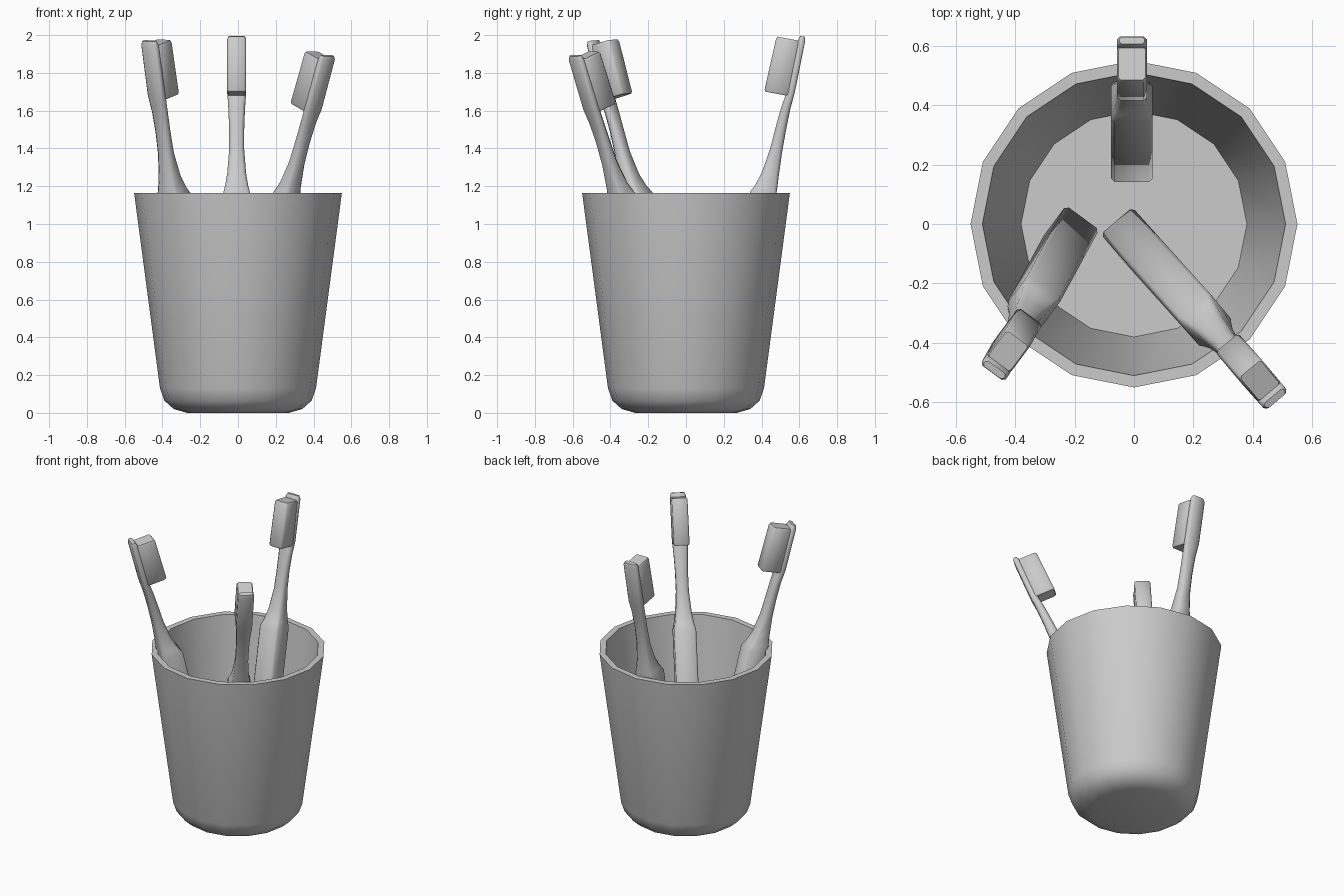
import bpy
import bmesh
import math
from mathutils import Matrix, Vector

cube = bpy.data.objects.get("Cube")
if cube:
    bpy.data.objects.remove(cube, do_unlink=True)

# One plain grey for everything
grey = bpy.data.materials.new("plain grey")
grey.use_nodes = True
GREY = (0.6, 0.6, 0.6, 1)
grey.diffuse_color = GREY
grey.node_tree.nodes["Principled BSDF"].inputs["Base Color"].default_value = GREY


def finish(bm, name, matrix=None, angle=30):
    bmesh.ops.recalc_face_normals(bm, faces=bm.faces)
    mesh = bpy.data.meshes.new(name)
    bm.to_mesh(mesh)
    bm.free()
    mesh.materials.append(grey)
    obj = bpy.data.objects.new(name, mesh)
    bpy.context.collection.objects.link(obj)
    if matrix:
        obj.matrix_world = matrix
    bpy.ops.object.select_all(action="DESELECT")
    obj.select_set(True)
    bpy.context.view_layer.objects.active = obj
    bpy.ops.object.shade_smooth_by_angle(angle=math.radians(angle))
    return obj


def loft(rings, name, matrix=None, angle=30):
    """Skin a list of closed point rings and cap both ends."""
    bm = bmesh.new()
    loops = [[bm.verts.new(p) for p in ring] for ring in rings]
    n = len(loops[0])
    for a, b in zip(loops, loops[1:]):
        for i in range(n):
            j = (i + 1) % n
            bm.faces.new((a[i], a[j], b[j], b[i]))
    bm.faces.new(loops[0][::-1])
    bm.faces.new(loops[-1])
    return finish(bm, name, matrix, angle)


def circle(radius, z, sides=16):
    steps = [math.tau * i / sides for i in range(sides)]
    return [(radius * math.cos(a), radius * math.sin(a), z) for a in steps]


def section(s, back, front, width, chamfer):
    """Chamfered rectangle across a brush at distance s from its foot."""
    h, c = width / 2, chamfer
    return [(-h + c, back, s), (h - c, back, s), (h, back + c, s), (h, front - c, s),
            (h - c, front, s), (-h + c, front, s), (-h, front - c, s), (-h, back + c, s)]


# Tapered cup, from the underside over the rim to the inner floor
cup_profile = [(0.27, 0), (0.34, 0.02), (0.39, 0.065), (0.413, 0.13),
               (0.55, 1.165), (0.51, 1.165), (0.38, 0.08)]
loft([circle(r, z) for r, z in cup_profile], "cup")

# Brush sections: distance, back, front, width, chamfer
LENGTH = 1.95
handle_sections = [
    (0, 0.01, 0.13, 0.12, 0.012), (0.015, 0, 0.14, 0.14, 0.012),
    (1.09, 0, 0.14, 0.14, 0.012), (1.13, 0.002, 0.12, 0.122, 0.014),
    (1.2, 0.006, 0.098, 0.1, 0.016), (1.33, 0.012, 0.078, 0.08, 0.016),
    (1.45, 0.013, 0.07, 0.08, 0.016), (1.56, 0.011, 0.06, 0.088, 0.014),
    (1.65, 0.004, 0.046, 0.1, 0.01), (1.93, 0, 0.038, 0.1, 0.01),
    (LENGTH, 0.006, 0.03, 0.084, 0.008)]
bristle_sections = [
    (1.626, 0.036, 0.158, 0.09, 0.008), (1.636, 0.03, 0.164, 0.1, 0.01),
    (1.912, 0.03, 0.154, 0.1, 0.01), (1.924, 0.036, 0.148, 0.09, 0.008)]


def toothbrush(label, tip, lean_heading, lean, roll):
    """Place a brush by its tip, tilted outward with bristles facing in."""
    d = Vector((math.cos(lean_heading), math.sin(lean_heading), 0))
    up = d * math.sin(lean) + Vector((0, 0, math.cos(lean)))
    face = -d * math.cos(lean) + Vector((0, 0, math.sin(lean)))
    face.rotate(Matrix.Rotation(roll, 3, up))
    side = face.cross(up)
    matrix = Matrix((side, face, up)).transposed().to_4x4()
    matrix.translation = Vector(tip) - up * LENGTH
    loft([section(*s) for s in handle_sections], label + "_brush_handle", matrix, 50)
    loft([section(*s) for s in bristle_sections], label + "_brush_bristles", matrix, 50)


rad = math.radians
toothbrush("back", (-0.007, 0.635, 1.99), rad(90), rad(10.6), 0)
toothbrush("right", (-0.48, -0.505, 1.965), rad(241.5), rad(14.2), rad(-8))
toothbrush("left", (0.485, -0.6, 1.885), rad(312), rad(20.8), rad(-2))
